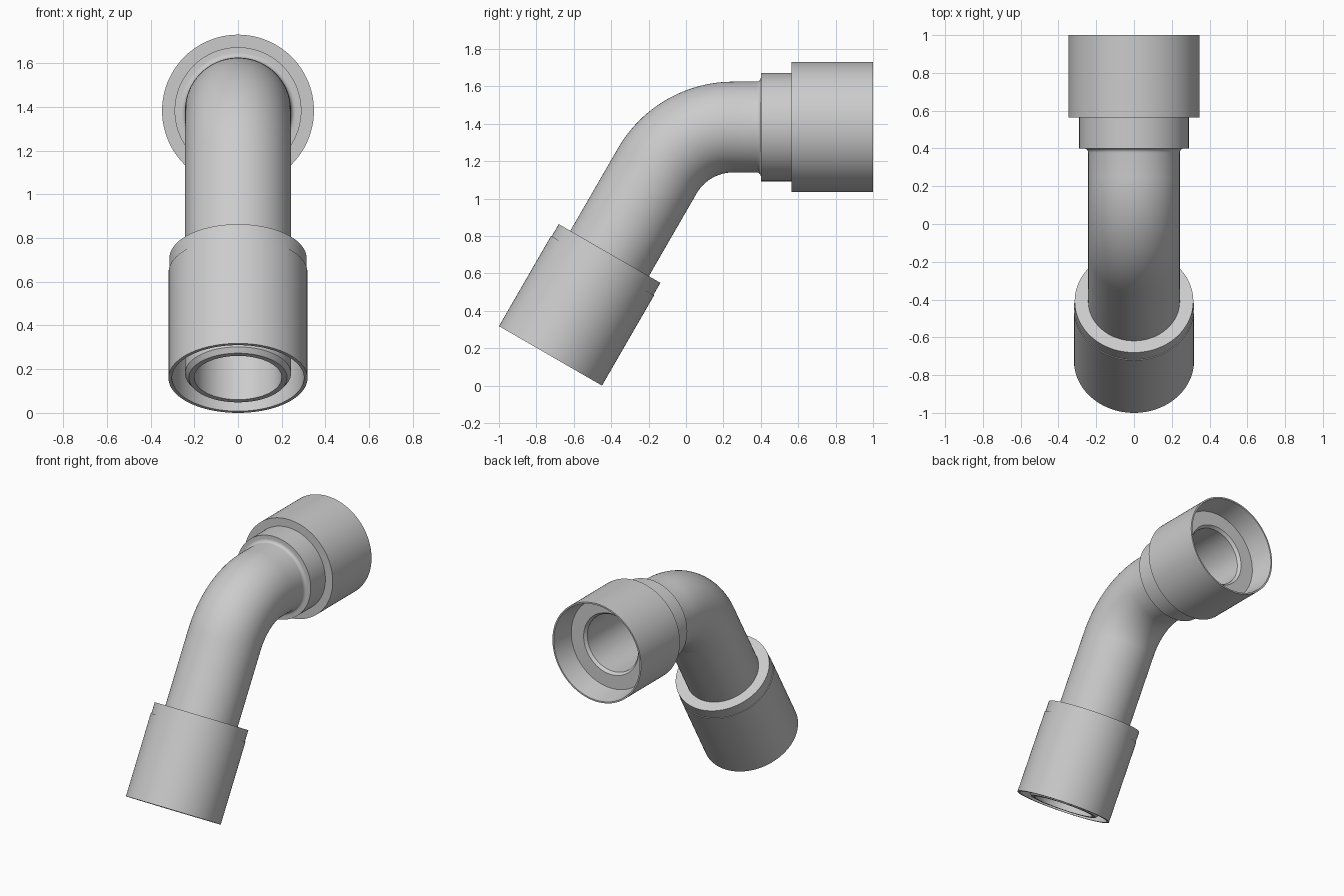
import bpy, bmesh
from math import sin, cos, pi, radians
from mathutils import Vector

if "Cube" in bpy.data.objects:
    bpy.data.objects.remove(bpy.data.objects["Cube"])

SEG = 96
BEND = radians(60)
R = 0.47                                  # centreline bend radius
START = Vector((0, -0.7246, 0.159))       # centre of the lower end
DIR = Vector((0, cos(BEND), sin(BEND)))   # direction of the lower leg
TOP_Z, ARC_Y = 1.3825, 0.2532             # upper axis height, end of the bend
L1 = 1.1414                               # length of the lower leg
L2 = L1 + R * BEND                        # distance at the end of the bend


def frame(s):
    """Centre and in-plane normal of the centreline at distance s."""
    if s <= L1:
        return START + DIR * s, Vector((0, -sin(BEND), cos(BEND)))
    if s < L2:
        a = BEND - (s - L1) / R
        n = Vector((0, -sin(a), cos(a)))
        return Vector((0, ARC_Y, TOP_Z - R)) + n * R, n
    return Vector((0, ARC_Y + s - L2, TOP_Z)), Vector((0, 0, 1))


def sweep(name, profile):
    """Closed (distance, radius) profile turned around the centreline."""
    bm = bmesh.new()
    rings = []
    for s, r in profile:
        c, n = frame(s)
        rings.append([bm.verts.new(c + n * (r * cos(2 * pi * i / SEG))
                                   + Vector((r * sin(2 * pi * i / SEG), 0, 0)))
                      for i in range(SEG)])
    for k, a in enumerate(rings):
        b = rings[(k + 1) % len(rings)]
        for i in range(SEG):
            j = (i + 1) % SEG
            bm.faces.new((a[i], a[j], b[j], b[i]))
    bmesh.ops.recalc_face_normals(bm, faces=bm.faces)
    me = bpy.data.meshes.new(name)
    bm.to_mesh(me)
    bm.free()
    ob = bpy.data.objects.new(name, me)
    bpy.context.collection.objects.link(ob)
    bpy.ops.object.select_all(action='DESELECT')
    ob.select_set(True)
    bpy.context.view_layer.objects.active = ob
    bpy.ops.object.shade_smooth_by_angle(angle=radians(30))
    return ob


def at(y):
    """Centreline distance for a y position on the upper leg."""
    return L2 + y - ARC_Y


# Bent tube with chamfered tip, fillet and collar
arc = [L1 + (L2 - L1) * i / 24 for i in range(25)]
fil = 0.022
fillet = [(at(0.4 - fil + fil * sin(a)), 0.2425 + fil * (1 - cos(a)))
          for a in (radians(15 * i) for i in range(7))]
outer = [(0.002, 0.225), (0.025, 0.2425)] + [(s, 0.2425) for s in arc] + fillet
collar = [(at(0.4), 0.29), (at(0.84), 0.29), (at(0.84), 0.215), (at(0.82), 0.2)]
inner = [(s, 0.2) for s in reversed(arc)] + [(0.002, 0.2)]
sweep("bent_tube", outer + collar + inner)

# Upper socket sleeve with thin lip
sweep("upper_socket", [(at(0.565), 0.288), (at(0.565), 0.3475), (at(1), 0.3475),
                       (at(1), 0.337), (at(0.84), 0.312), (at(0.84), 0.288)])

# Lower sleeve with slightly narrower rear band
sweep("lower_sleeve", [(0, 0.302), (0, 0.318), (0.557, 0.318), (0.557, 0.314),
                       (0.632, 0.314), (0.632, 0.241), (0.45, 0.241), (0.45, 0.302)])
